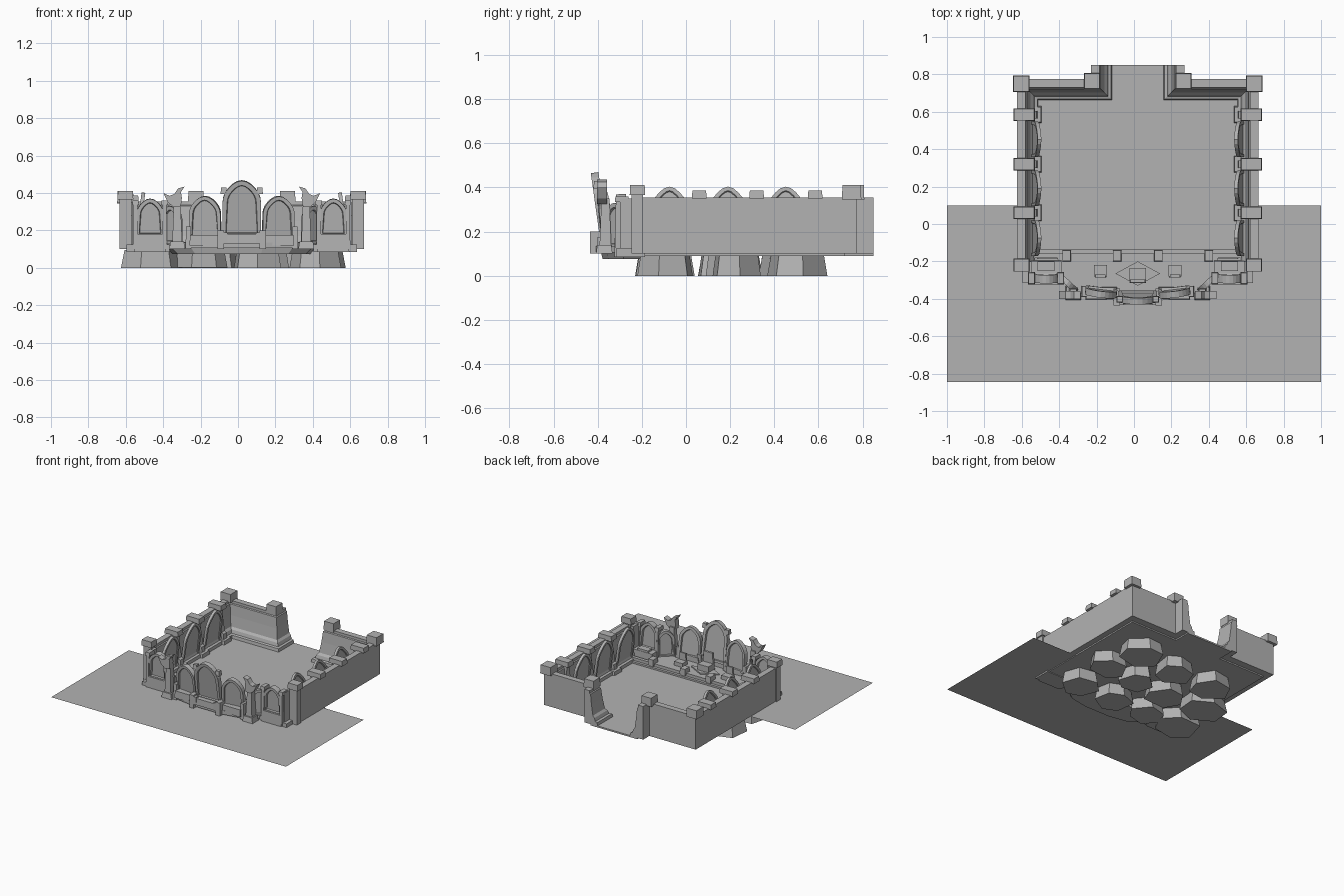
import bpy, bmesh, math, random
from mathutils import Vector, Matrix

random.seed(4)
cube = bpy.data.objects.get("Cube")
if cube:
    bpy.data.objects.remove(cube)

stone = bpy.data.materials.new("grey_stone")
stone.use_nodes = True
GREY = (0.45, 0.45, 0.45, 1)
stone.diffuse_color = GREY
stone.node_tree.nodes["Principled BSDF"].inputs["Base Color"].default_value = GREY

C = 0.02                      # centre line of the building
FLOOR = 0.102
SIDES = (("left", 1), ("right", -1))


def finish(name, bm, matrix=Matrix()):
    bmesh.ops.recalc_face_normals(bm, faces=bm.faces[:])
    mesh = bpy.data.meshes.new(name)
    bm.to_mesh(mesh)
    bm.free()
    mesh.materials.append(stone)
    ob = bpy.data.objects.new(name, mesh)
    ob.matrix_world = matrix
    bpy.context.collection.objects.link(ob)
    return ob


def prism(name, pts, z0, z1, taper=1.0, matrix=Matrix()):
    """Outline raised from z0 to z1, with the upper ring scaled about its middle."""
    bm = bmesh.new()
    mid = sum((Vector(p) for p in pts), Vector((0, 0))) / len(pts)
    low = [bm.verts.new((x, y, z0)) for x, y in pts]
    high = [bm.verts.new((*(mid + (Vector(p) - mid) * taper), z1)) for p in pts]
    bm.faces.new(low)
    bm.faces.new(high)
    for i in range(len(pts)):
        j = (i + 1) % len(pts)
        bm.faces.new((low[i], low[j], high[j], high[i]))
    return finish(name, bm, matrix)


def box(name, x, y, z0, z1, w, d, taper=1.0):
    pts = [(x - w / 2, y - d / 2), (x + w / 2, y - d / 2),
           (x + w / 2, y + d / 2), (x - w / 2, y + d / 2)]
    return prism(name, pts, z0, z1, taper)


def cap_post(name, x, y, z0, z1, w, d):
    """Pillar with a wider block on top."""
    box(name, x, y, z0, z1 - 0.04, w * 0.75, d * 0.75)
    box(name + "_cap", x, y, z1 - 0.045, z1, w, d, 0.94)


def arch_outline(w, h, point=0.0):
    """Upright arch from its foot; point sharpens the crown."""
    r = w / 2
    spring = h - r * (1 + point)
    pts = [(-r, 0), (r, 0)]
    for i in range(13):
        a = math.pi * i / 12
        pts.append((r * math.cos(a), spring + r * math.sin(a) * (1 + point * math.sin(a) ** 4)))
    return pts


def arch(name, x, y, z, w, h, depth, lean=0.0, turn=0.0, border=0.02, point=0.15):
    """Arched slab with a sunk panel on both faces."""
    m = (Matrix.Translation((x, y, z)) @ Matrix.Rotation(turn, 4, 'Z')
         @ Matrix.Rotation(math.pi / 2 + lean, 4, 'X'))
    ob = prism(name, arch_outline(w, h, point), -depth / 2, depth / 2)
    bm = bmesh.new()
    bm.from_mesh(ob.data)
    for face in [f for f in bm.faces if len(f.verts) > 4]:
        inward = -face.normal * depth * 0.32
        bmesh.ops.inset_region(bm, faces=[face], thickness=border)
        bmesh.ops.inset_region(bm, faces=[face], thickness=0.004)
        bmesh.ops.translate(bm, verts=face.verts[:], vec=inward)
    bm.to_mesh(ob.data)
    bm.free()
    ob.matrix_world = m
    return ob


def sweep(name, path, profile):
    """Profile of (inward offset, height) carried along a mitred plan path."""
    bm = bmesh.new()
    rings = []
    path = [Vector(p) for p in path]
    for i, p in enumerate(path):
        before = (p - path[i - 1]).normalized() if i else (path[1] - p).normalized()
        after = (path[i + 1] - p).normalized() if i < len(path) - 1 else before
        n1, n2 = Vector((-before.y, before.x)), Vector((-after.y, after.x))
        miter = (n1 + n2) / (1 + n1.dot(n2))
        rings.append([bm.verts.new((*(p + miter * o), z)) for o, z in profile])
    n = len(profile)
    for a, b in zip(rings, rings[1:]):
        for k in range(n):
            bm.faces.new((a[k], a[(k + 1) % n], b[(k + 1) % n], b[k]))
    bm.faces.new(rings[0])
    bm.faces.new(rings[-1])
    return finish(name, bm)


# Ground sheet
bm = bmesh.new()
bm.faces.new([bm.verts.new((x, y, 0.096)) for x, y in ((-1, -0.845), (1, -0.845), (1, 0.1), (-1, 0.1))])
finish("ground_sheet", bm)

# Courtyard floor with the gate passage
half = [(0.6, -0.2), (0.6, 0.72), (0.2, 0.72), (0.2, 0.85)]
prism("courtyard_floor", [(C + x, y) for x, y in half] + [(C - x, y) for x, y in reversed(half)],
      0.09, FLOOR)

# Walls: vertical outside, flared foot inside, returning along the gate
wall_path = [(0.645, -0.2), (0.645, 0.775), (0.25, 0.775), (0.25, 0.85)]
wall_profile = [(0, 0.1), (0, 0.355), (0.045, 0.355), (0.045, 0.335), (0.052, 0.33),
                (0.06, 0.25), (0.072, 0.17), (0.085, 0.155), (0.092, 0.13),
                (0.108, 0.125), (0.112, 0.1)]
for side, s in SIDES:
    wall = sweep(side + "_wall", wall_path, wall_profile)
    wall.matrix_world = Matrix.Translation((C, 0, 0)) @ Matrix.Diagonal((s, 1, 1, 1))
    wall.data.transform(wall.matrix_world)
    wall.matrix_world = Matrix()
    if s < 0:
        wall.data.flip_normals()

    # Corner and gate blocks
    box(side + "_back_block", C + s * 0.622, 0.75, 0.345, 0.41, 0.088, 0.088, 0.94)
    box(side + "_gate_block", C + s * 0.245, 0.765, 0.345, 0.41, 0.085, 0.085, 0.94)
    cap_post(side + "_front_post", C + s * 0.622, -0.22, 0.1, 0.41, 0.085, 0.07)

    # Sloping buttresses with caps and feet
    for i, y in enumerate((0.06, 0.32, 0.585)):
        rib = [(0.06, 0.1), (0.06, 0.37), (0.1, 0.37), (0.09, 0.3), (0.11, 0.18),
               (0.125, 0.17), (0.13, 0.1)]
        m = Matrix(((-s, 0, 0, C + s * 0.645), (0, 0, 1, y), (0, 1, 0, 0), (0, 0, 0, 1)))
        prism(f"{side}_buttress_{i}", [(a - 0.02, b) for a, b in rib], -0.02, 0.02, 1, m)
        box(f"{side}_buttress_cap_{i}", C + s * 0.608, y, 0.35, 0.387, 0.115, 0.066, 0.94)
        box(f"{side}_buttress_foot_{i}", C + s * 0.535, y, 0.1, 0.13, 0.04, 0.09, 0.9)

    # Pointed panels between the buttresses
    for i, y in enumerate((-0.075, 0.19, 0.452)):
        arch(f"{side}_wall_panel_{i}", C + s * 0.565, y, 0.12, 0.19, 0.285, 0.02,
             lean=-0.14, turn=s * math.pi / 2, border=0.018, point=0.3)

# Raised front balcony and its tapering underside
rim = [(0.43, -0.18), (0.4, -0.3), (0.29, -0.38), (0.12, -0.41)]


def plan(scale):
    pts = [(x * scale, -0.18 + (y + 0.18) * scale) for x, y in rim]
    return [(C + x, y) for x, y in pts] + [(C - x, y) for x, y in reversed(pts)]


prism("balcony_floor", plan(1), 0.105, 0.135)
prism("balcony_underside", plan(0.86), 0.075, 0.105, 1.08)
box("inner_curb", C, -0.17, 0.1, 0.137, 1.16, 0.025)
box("inner_step", C, -0.15, 0.1, 0.115, 1.1, 0.025)
for x in (-0.38, -0.11, 0.11, 0.38):
    cap_post("curb_post", C + x, -0.17, 0.1, 0.17, 0.045, 0.06)

# Centre arch leaning outward, with shoulders and plinth
arch("centre_arch", C, -0.372, 0.17, 0.205, 0.3, 0.035, lean=0.14, border=0.024)
box("centre_plinth", C, -0.4, 0.13, 0.18, 0.22, 0.06, 0.94)
for side, s in SIDES:
    box(side + "_shoulder", C + s * 0.096, -0.402, 0.395, 0.43, 0.035, 0.035, 0.8)
    box(side + "_centre_pier", C + s * 0.112, -0.39, 0.1, 0.2, 0.035, 0.09)
    box(side + "_centre_bracket", C + s * 0.095, -0.418, 0.13, 0.19, 0.04, 0.03)

    # Inner side arches
    arch(side + "_side_arch", C + s * 0.195, -0.355, 0.16, 0.17, 0.225, 0.035,
         lean=0.1, turn=s * 0.12)
    box(side + "_side_plinth", C + s * 0.195, -0.37, 0.12, 0.175, 0.17, 0.065, 0.95)
    box(side + "_side_pier", C + s * 0.285, -0.36, 0.1, 0.22, 0.03, 0.06, 0.9)

    # Angled panel joining inner and outer arches
    arch(side + "_angled_arch", C + s * 0.375, -0.315, 0.13, 0.13, 0.2, 0.03, turn=s * 0.75)

    # Horned guardian: body, head and spread wing
    box(side + "_guardian_body", C + s * 0.345, -0.365, 0.11, 0.35, 0.055, 0.055, 0.65)
    box(side + "_guardian_foot", C + s * 0.345, -0.37, 0.1, 0.14, 0.085, 0.075, 0.85)
    wing = [(0.42, 0.4), (0.385, 0.385), (0.36, 0.395), (0.34, 0.425), (0.305, 0.435),
            (0.325, 0.405), (0.32, 0.375), (0.325, 0.33), (0.365, 0.325), (0.395, 0.35)]
    m = Matrix(((s, 0, 0, C), (0, 0, 1, -0.38), (0, 1, 0, 0), (0, 0, 0, 1)))
    prism(side + "_guardian_wing", wing, -0.022, 0.022, 1, m)

    # Outer bays
    x = C + s * 0.49
    box(side + "_bay_base", x, -0.26, 0.085, 0.18, 0.17, 0.13, 0.96)
    box(side + "_bay_footing", C + s * 0.5, -0.25, 0.085, 0.125, 0.23, 0.13)
    arch(side + "_bay_arch", x, -0.285, 0.17, 0.145, 0.2, 0.045, lean=0.05)
    for dx in (-0.078, 0.078):
        box(side + "_bay_pier", x + s * dx, -0.29, 0.1, 0.345, 0.025, 0.065, 0.85)
        box(side + "_bay_pier_cap", x + s * dx, -0.29, 0.335, 0.36, 0.036, 0.065, 0.9)
    box(side + "_return_wall", C + s * 0.578, -0.25, 0.1, 0.35, 0.02, 0.1)

    # Side seats
    box(side + "_seat", C + s * 0.2, -0.25, 0.13, 0.165, 0.07, 0.06)
    box(side + "_seat_back", C + s * 0.2, -0.278, 0.13, 0.22, 0.06, 0.015, 0.9)
    box(side + "_bay_seat", x, -0.225, 0.17, 0.195, 0.09, 0.05)

# Main seat on a diamond dais
prism("dais", [(C - 0.12, -0.265), (C, -0.33), (C + 0.12, -0.265), (C, -0.2)], 0.13, 0.145)
box("main_seat", C, -0.27, 0.14, 0.19, 0.09, 0.07)
box("main_seat_back", C, -0.305, 0.14, 0.27, 0.09, 0.02, 0.85)

# Hanging rock columns, wider toward the bottom
rocks = [(-0.46, -0.09, 0.15), (-0.2, -0.1, 0.12), (0.1, -0.1, 0.12), (0.41, -0.09, 0.13),
         (-0.47, 0.2, 0.15), (-0.14, 0.17, 0.13), (0.15, 0.2, 0.12), (0.42, 0.23, 0.13),
         (-0.32, 0.46, 0.14), (0.02, 0.46, 0.13), (0.36, 0.51, 0.14)]
for i, (x, y, r) in enumerate(rocks):
    start = random.uniform(0, 1)
    ring = []
    for k in range(6):
        a = start + k * math.pi / 3 + random.uniform(-0.15, 0.15)
        q = r * random.uniform(0.92, 1.08)
        ring.append((x + q * 1.12 * math.cos(a), y + q * math.sin(a)))
    prism(f"rock_column_{i}", ring, 0 if i != 1 else 0.002, 0.095, 0.88)
